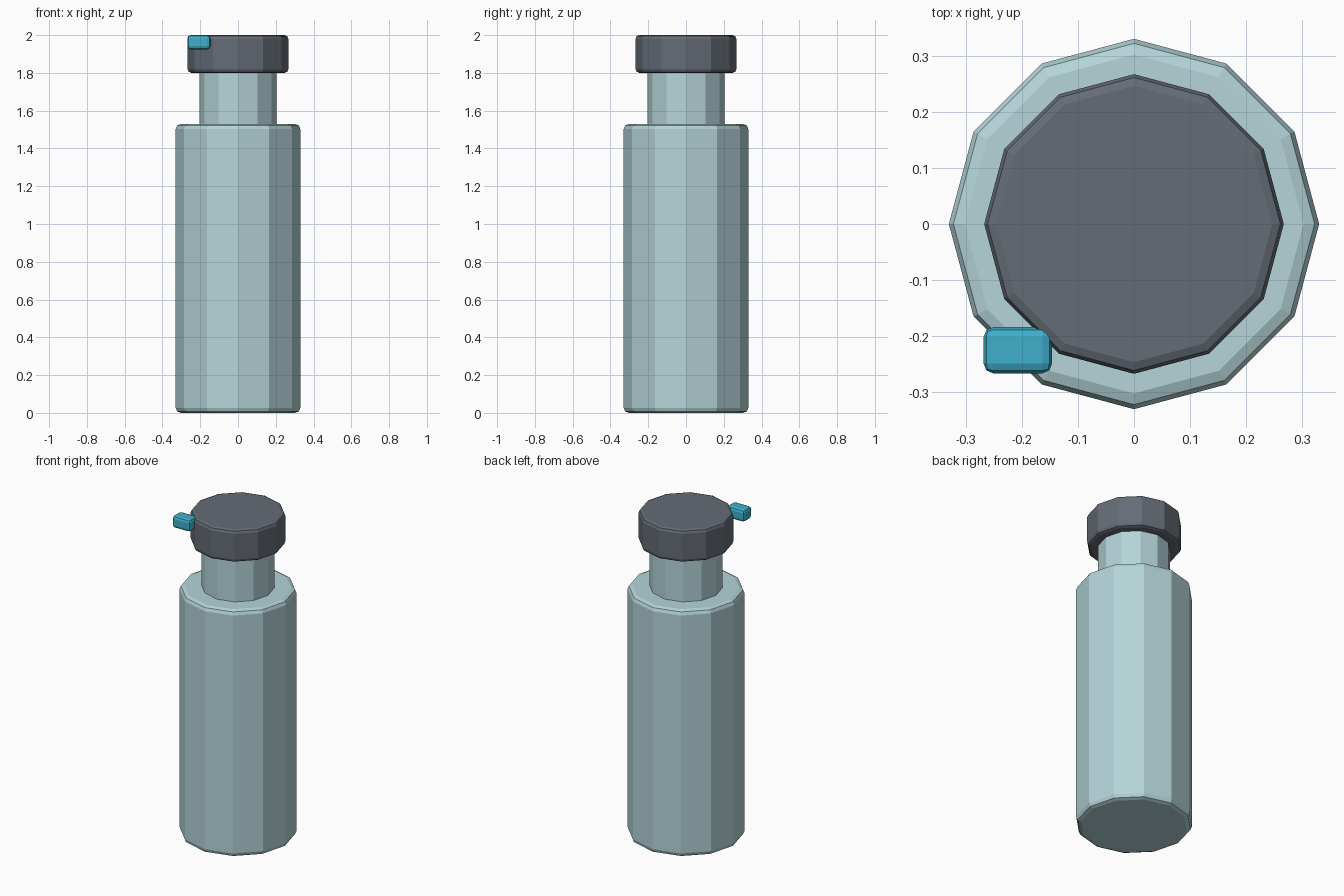
import bpy
import bmesh
from mathutils import Matrix

if "Cube" in bpy.data.objects:
    bpy.data.objects.remove(bpy.data.objects["Cube"])


def material(name, rgb):
    mat = bpy.data.materials.new(name)
    mat.diffuse_color = (*rgb, 1)
    mat.use_nodes = True
    mat.node_tree.nodes["Principled BSDF"].inputs["Base Color"].default_value = mat.diffuse_color
    return mat


def finish(name, bm, mat, bevel):
    mesh = bpy.data.meshes.new(name)
    bm.to_mesh(mesh)
    bm.free()
    mesh.materials.append(mat)
    obj = bpy.data.objects.new(name, mesh)
    bpy.context.collection.objects.link(obj)
    if bevel:
        mod = obj.modifiers.new("rounded_edges", "BEVEL")
        mod.width = bevel
        mod.segments = 2
        mod.limit_method = "ANGLE"
        mod.angle_limit = 0.8
    return obj


def cylinder(name, radius, z0, z1, mat, bevel=0):
    # twelve-sided, with a corner on each axis
    bm = bmesh.new()
    bmesh.ops.create_cone(bm, cap_ends=True, segments=12, radius1=radius,
                          radius2=radius, depth=z1 - z0,
                          matrix=Matrix.Translation((0, 0, (z0 + z1) / 2)))
    return finish(name, bm, mat, bevel)


def box(name, size, centre, mat, bevel):
    bm = bmesh.new()
    bmesh.ops.create_cube(bm, size=1, matrix=Matrix.Translation(centre)
                          @ Matrix.Diagonal((*size, 1)))
    return finish(name, bm, mat, bevel)


glass = material("pale_glass", (0.46, 0.66, 0.69))
dark = material("dark_cap", (0.13, 0.15, 0.18))
cyan = material("cyan_tab", (0.05, 0.43, 0.60))

# bottle
cylinder("bottle_body", 0.33, 0.0, 1.53, glass, 0.027)
cylinder("bottle_neck", 0.205, 1.50, 1.82, glass)
cylinder("cap", 0.267, 1.80, 2.0, dark, 0.02)

# small tab on the front left of the cap
box("cap_tab", (0.122, 0.082, 0.075), (-0.207, -0.225, 1.9625), cyan, 0.017)
